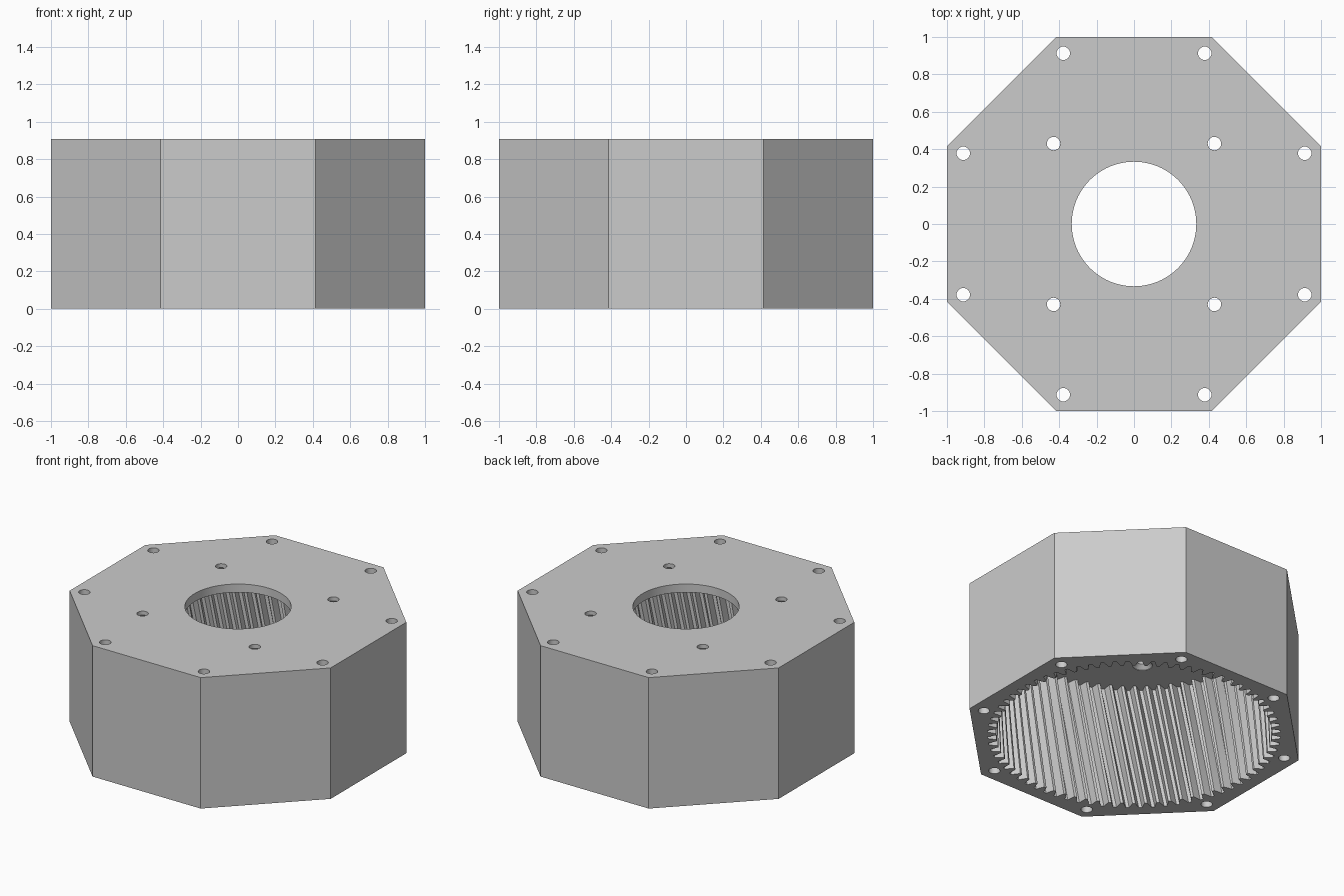
import bpy, bmesh
from math import pi, cos, sin, sqrt

if "Cube" in bpy.data.objects:
    bpy.data.objects.remove(bpy.data.objects["Cube"], do_unlink=True)

HEIGHT = 0.907       # full housing height
CAVITY = 0.85        # depth of the toothed cavity
TEETH = 72
TIP, ROOT = 0.865, 0.92
TWIST = 0.2          # helix twist in radians per unit of height

metal = bpy.data.materials.new("grey metal")
metal.use_nodes = True
metal.diffuse_color = (0.6, 0.6, 0.6, 1)
metal.node_tree.nodes["Principled BSDF"].inputs["Base Color"].default_value = (0.6, 0.6, 0.6, 1)


def add_loft(bm, rings):
    """Closed solid through a stack of rings with equal point counts."""
    loops = [[bm.verts.new(p) for p in ring] for ring in rings]
    n = len(loops[0])
    for low, high in zip(loops, loops[1:]):
        for i in range(n):
            j = (i + 1) % n
            bm.faces.new((low[i], low[j], high[j], high[i]))
    bm.faces.new(loops[0][::-1])
    bm.faces.new(loops[-1])


def circle(r, z, x=0, y=0, n=32, turn=0):
    return [(x + r * cos(turn + 2 * pi * i / n),
             y + r * sin(turn + 2 * pi * i / n), z) for i in range(n)]


def make_object(name, bm, triangulate=False):
    if triangulate:
        quads = [f for f in bm.faces if len(f.verts) == 4]
        bmesh.ops.triangulate(bm, faces=quads)
    bmesh.ops.recalc_face_normals(bm, faces=bm.faces)
    mesh = bpy.data.meshes.new(name)
    bm.to_mesh(mesh)
    bm.free()
    mesh.materials.append(metal)
    ob = bpy.data.objects.new(name, mesh)
    bpy.context.collection.objects.link(ob)
    return ob


def cut(target, cutter):
    cutter.hide_render = True
    mod = target.modifiers.new("cut", 'BOOLEAN')
    mod.operation = 'DIFFERENCE'
    mod.solver = 'EXACT'
    mod.object = cutter
    bpy.context.view_layer.objects.active = target
    bpy.ops.object.modifier_apply(modifier=mod.name)
    bpy.data.objects.remove(cutter, do_unlink=True)


# Octagonal housing block
bm = bmesh.new()
corner = 1 / cos(pi / 8)
add_loft(bm, [circle(corner, z, n=8, turn=pi / 8) for z in (0, HEIGHT)])
housing = make_object("ring_gear_housing", bm)

# Helical toothed cavity, open at the bottom
pitch = 2 * pi / TEETH
mid = (TIP + ROOT) / 2
tooth = [(-0.37, ROOT), (-0.25, mid), (-0.12, TIP),
         (0.12, TIP), (0.25, mid), (0.37, ROOT)]


def gear_ring(z):
    ring = []
    for k in range(TEETH):
        for offset, r in tooth:
            a = (k + offset) * pitch + TWIST * z
            ring.append((r * cos(a), r * sin(a), z))
    return ring


bm = bmesh.new()
steps = 8
bottom = -0.05
add_loft(bm, [gear_ring(bottom + (CAVITY - bottom) * i / steps) for i in range(steps + 1)])
cut(housing, make_object("cavity_cutter", bm, triangulate=True))

# Central bore, through bolt holes and countersunk motor holes
bm = bmesh.new()
add_loft(bm, [circle(0.333, z, n=96) for z in (0.7, 1)])
for k in range(8):
    a = pi / 8 + k * pi / 4
    x, y = 0.988 * cos(a), 0.988 * sin(a)
    add_loft(bm, [circle(0.036, z, x, y) for z in (-0.1, 1)])
for k in range(4):
    a = pi / 4 + k * pi / 2
    x, y = 0.43 * sqrt(2) * cos(a), 0.43 * sqrt(2) * sin(a)
    profile = [(0.063, 0.8), (0.063, CAVITY + 0.003), (0.036, 0.88), (0.036, 1)]
    add_loft(bm, [circle(r, z, x, y) for r, z in profile])
cut(housing, make_object("hole_cutter", bm))

# Smooth round walls, crisp edges
bpy.ops.object.select_all(action='DESELECT')
housing.select_set(True)
bpy.context.view_layer.objects.active = housing
bpy.ops.object.shade_smooth_by_angle(angle=pi / 9)
